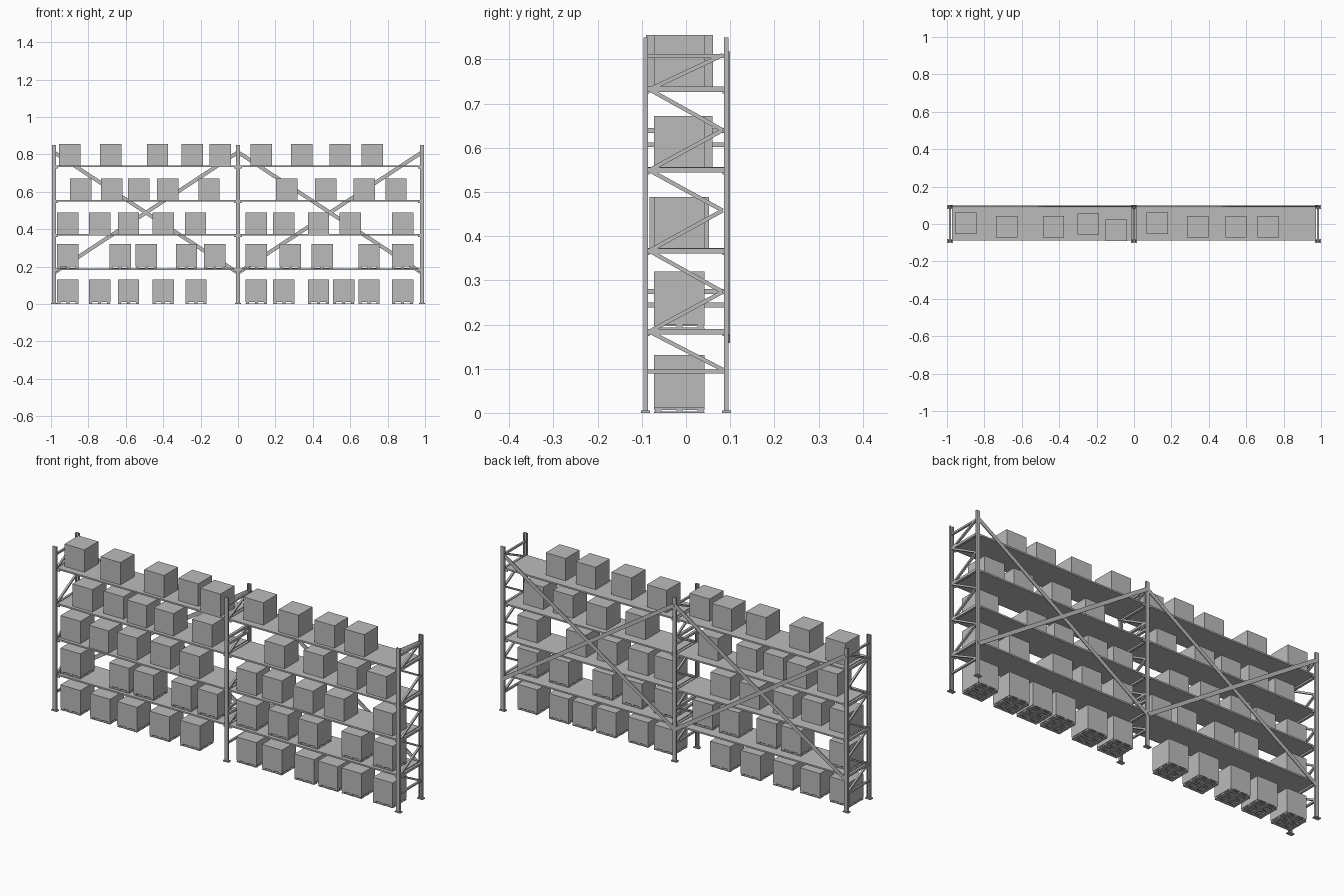
import bpy
import math
from mathutils import Vector, Matrix

cube = bpy.data.objects.get("Cube")
if cube:
    bpy.data.objects.remove(cube)

grey = bpy.data.materials.new("warehouse_grey")
grey.use_nodes = True
grey.diffuse_color = (0.5, 0.5, 0.5, 1)
grey.node_tree.nodes["Principled BSDF"].inputs["Base Color"].default_value = (0.5, 0.5, 0.5, 1)

FACES = [(0, 1, 3, 2), (4, 6, 7, 5), (0, 4, 5, 1), (2, 3, 7, 6), (0, 2, 6, 4), (1, 5, 7, 3)]


def make(name, blocks):
    """One object from blocks given as (centre, size, tilt matrix)."""
    verts, faces = [], []
    for centre, size, turn in blocks:
        base = len(verts)
        for sx in (-0.5, 0.5):
            for sy in (-0.5, 0.5):
                for sz in (-0.5, 0.5):
                    corner = Vector((sx * size[0], sy * size[1], sz * size[2]))
                    verts.append(Vector(centre) + turn @ corner)
        faces += [[base + i for i in f] for f in FACES]
    mesh = bpy.data.meshes.new(name)
    mesh.from_pydata(verts, [], faces)
    mesh.materials.append(grey)
    obj = bpy.data.objects.new(name, mesh)
    bpy.context.collection.objects.link(obj)
    return obj


def block(x, y, z, sx, sy, sz):
    return ((x, y, z), (sx, sy, sz), Matrix.Identity(3))


def bar(a, b, width, depth):
    """Straight bar from a to b; depth is across the plane it lies in."""
    a, b = Vector(a), Vector(b)
    d = b - a
    if abs(d.x) > abs(d.y):
        turn = Matrix.Rotation(-math.atan2(d.z, d.x), 3, 'Y')
        size = (d.length, depth, width)
    else:
        turn = Matrix.Rotation(math.atan2(d.z, d.y), 3, 'X')
        size = (depth, d.length, width)
    return ((a + b) / 2, size, turn)


POST_X = (-0.984, 0, 0.984)
POST_Y = 0.0915
SHELVES = (0.19, 0.373, 0.556, 0.739)

# Upright frames: posts, foot plates, rungs and zigzag lacing
zigzag = (0.098, 0.184, 0.274, 0.367, 0.458, 0.549, 0.64, 0.732, 0.81)
for x, side in zip(POST_X, ("right", "middle", "left")):
    posts, feet = [], []
    for y in (-POST_Y, POST_Y):
        # channel section: web plus two flanges
        s = 1 if y > 0 else -1
        posts.append(block(x, y + s * 0.003, 0.425, 0.02, 0.004, 0.85))
        for dx in (-0.008, 0.008):
            posts.append(block(x + dx, y, 0.425, 0.004, 0.01, 0.85))
        feet.append(block(x, y, 0.0025, 0.032, 0.02, 0.005))
    make(side + "_posts", posts)
    make(side + "_foot_plates", feet)
    rungs = [block(x, 0, 0.0935, 0.01, 0.174, 0.009), block(x, 0, 0.8075, 0.01, 0.174, 0.009)]
    rungs += [block(x, 0, z - 0.0065, 0.012, 0.174, 0.012) for z in SHELVES]
    make(side + "_rungs", rungs)
    lacing = []
    for i in range(len(zigzag) - 1):
        y = 0.083 if i % 2 == 0 else -0.083
        lacing.append(bar((x, y, zigzag[i]), (x, -y, zigzag[i + 1]), 0.009, 0.01))
    make(side + "_lacing", lacing)

# Extra spacers on the middle frame
make("middle_spacers", [block(0, 0, z, 0.014, 0.174, 0.011)
                        for z in (0.244, 0.275, 0.607, 0.639)])

# Shelf decks with end brackets, one per bay and level
for side, x in (("right", -0.492), ("left", 0.492)):
    for n, z in enumerate(SHELVES):
        make(f"{side}_shelf_{n + 1}", [block(x, 0, z - 0.004, 0.964, 0.178, 0.008)])
        make(f"{side}_shelf_brackets_{n + 1}",
             [block(x + dx, y, z - 0.008, 0.012, 0.006, 0.016)
              for dx in (-0.476, 0.476) for y in (-0.086, 0.086)])

    # Crossed braces on the back
    x0, x1 = x - 0.49, x + 0.49
    make(side + "_back_brace_rising", [bar((x0, 0.094, 0.167), (x1, 0.094, 0.81), 0.02, 0.004)])
    make(side + "_back_brace_falling", [bar((x0, 0.098, 0.81), (x1, 0.098, 0.167), 0.02, 0.004)])

# Pallets and cartons
BOX = 0.114


def pallet(name, x, y, z):
    parts = [block(x, y, z + 0.0125, BOX, BOX, 0.004)]
    offsets = (-0.048, 0, 0.048)
    for dx in offsets:
        parts.append(block(x + dx, y, z + 0.009, 0.01, BOX, 0.004))
        parts += [block(x + dx, y + dy, z + 0.005, 0.016, 0.014, 0.01) for dy in offsets]
        parts.append(block(x + dx, y, z + 0.0015, 0.016, BOX, 0.003))
    parts += [block(x, y + dy, z + 0.0015, BOX, 0.016, 0.003) for dy in offsets]
    make(name, parts)


# Level height, has pallets, carton x positions, positions set off from the middle
rows = (
    (0, True, (-.91, -.74, -.585, -.4, -.225, .098, .245, .43, .565, .7, .88), {}),
    (SHELVES[0], True, (-.91, -.63, -.49, -.275, -.125, .098, .28, .45, .7, .88), {}),
    (SHELVES[1], False, (-.91, -.74, -.585, -.4, -.227, .098, .245, .43, .6, .88),
     {1: -.026, 3: -.005, 7: -.026}),
    (SHELVES[2], False, (-.84, -.675, -.53, -.375, -.155, .26, .47, .675, .845),
     {1: .003, 6: .003}),
    (SHELVES[3], False, (-.9, -.68, -.43, -.245, -.095, .125, .34, .545, .717),
     {0: .004, 3: 0, 4: -.033, 5: .004}),
)
for level, (z, on_pallet, spots, shifts) in enumerate(rows):
    for n, x in enumerate(spots):
        y = shifts.get(n, -0.015)
        lift = 0
        if on_pallet:
            pallet(f"pallet_{level}_{n}", x, y, z)
            lift = 0.0145
        make(f"carton_{level}_{n}", [block(x, y, z + lift + 0.058, BOX, BOX, 0.116)])
